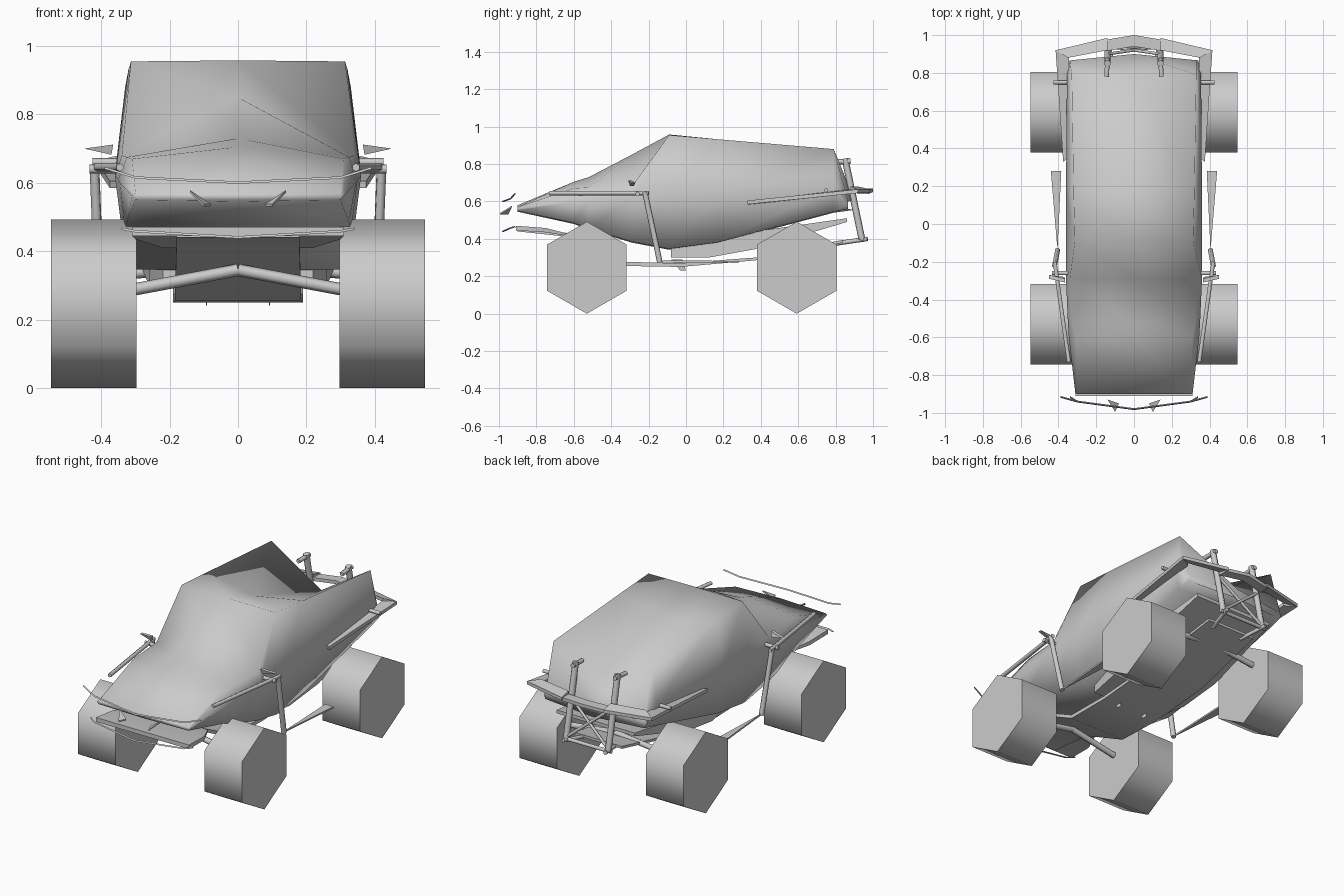
import bpy, bmesh, math
from mathutils import Vector

cube = bpy.data.objects.get("Cube")
if cube:
    bpy.data.objects.remove(cube, do_unlink=True)

grey = bpy.data.materials.new("plain_grey")
grey.use_nodes = True
grey.diffuse_color = (0.6, 0.6, 0.6, 1)
grey.node_tree.nodes["Principled BSDF"].inputs["Base Color"].default_value = (0.6, 0.6, 0.6, 1)


def finish(name, bm, angle=30):
    bmesh.ops.recalc_face_normals(bm, faces=bm.faces)
    mesh = bpy.data.meshes.new(name)
    bm.to_mesh(mesh)
    bm.free()
    mesh.materials.append(grey)
    ob = bpy.data.objects.new(name, mesh)
    bpy.context.collection.objects.link(ob)
    bpy.ops.object.select_all(action="DESELECT")
    ob.select_set(True)
    bpy.context.view_layer.objects.active = ob
    bpy.ops.object.shade_smooth_by_angle(angle=math.radians(angle))


def loft(name, rings, angle=30):
    """Skin closed rings of equal length and cap both ends."""
    bm = bmesh.new()
    loops = [[bm.verts.new(p) for p in ring] for ring in rings]
    n = len(loops[0])
    for a, b in zip(loops, loops[1:]):
        for i in range(n):
            j = (i + 1) % n
            bm.faces.new((a[i], a[j], b[j], b[i]))
    bm.faces.new(loops[0])
    bm.faces.new(loops[-1])
    finish(name, bm, angle)


def slab(name, stations):
    """Symmetric ribbon along y from (y, bottom z, top z, half width)."""
    loft(name, [[(-w, y, lo), (w, y, lo), (w, y, hi), (-w, y, hi)]
                for y, lo, hi, w in stations])


def tube(name, points, radius, sides=6):
    """Straight rods joined along a path."""
    bm = bmesh.new()
    for p, q in zip(points, points[1:]):
        p, q = Vector(p), Vector(q)
        mat = (q - p).to_track_quat("Z", "Y").to_matrix().to_4x4()
        mat.translation = (p + q) / 2
        bmesh.ops.create_cone(bm, cap_ends=True, segments=sides, radius1=radius,
                              radius2=radius, depth=(q - p).length, matrix=mat)
    finish(name, bm, 65)


def plate(name, outline, offset):
    """Thin flat piece: an outline and its shifted copy."""
    off = Vector(offset)
    loft(name, [outline, [Vector(p) + off for p in outline]])


def both(s, points):
    return [(s * x, y, z) for x, y, z in points]


# Body shell with a roof that dips to the rear centre:
# y, sweep back to the sides, floor (half width, z), belt, top edge, centre z
body = [
    (-.90, 0, (.30, .55), (.31, .562), (.30, .57), .58),
    (-.60, 0, (.325, .485), (.345, .60), (.31, .67), .705),
    (-.52, 0, (.33, .455), (.35, .61), (.325, .675), .73),
    (-.29, 0, (.33, .385), (.36, .62), (.34, .68), .85),
    (-.09, 0, (.325, .347), (.36, .62), (.313, .955), .958),
    (.165, 0, (.325, .38), (.36, .63), (.32, .933), .875),
    (.79, 0, (.335, .545), (.355, .67), (.33, .88), .67),
    (.90, .1, (.33, .56), (.34, .58), (.33, .60), .61),
]
rings = []
for y, sweep, floor, belt, top, mid in body:
    half = [floor, belt, top]
    ring = [(0, y, floor[1] - .005)]
    ring += [(w, y - sweep * w, z) for w, z in half]
    ring += [(0, y, mid)]
    ring += [(-w, y - sweep * w, z) for w, z in reversed(half)]
    rings.append(ring)
loft("body_shell", rings, 150)

# Undertray, belly and nose plate
slab("undertray", [(-.90, .44, .46, .18), (-.62, .41, .43, .18), (-.32, .255, .277, .185),
                   (-.03, .25, .27, .19), (.37, .285, .30, .19), (.84, .38, .395, .16)])
slab("belly", [(-.08, .30, .36, .22), (.12, .30, .39, .26), (.37, .345, .44, .28),
               (.86, .49, .51, .26)])
slab("nose_plate", [(-.91, .445, .47, .31), (-.75, .435, .458, .30), (-.60, .41, .42, .22)])

# Front bumper strips
for name, z_tip, z_side, z_mid, w in (("upper", .64, .612, .597, .39),
                                      ("lower", .462, .455, .437, .34)):
    path = [(-w, -.92, z_tip), (-.3, -.945, z_side), (0, -.985, z_mid),
            (.3, -.945, z_side), (w, -.92, z_tip)]
    loft(name + "_bumper_strip",
         [[p, (p[0], p[1] + .01, p[2]), (p[0], p[1] + .005, p[2] + .007)] for p in path])

# Front and rear suspension beams
for name, y, z, rise in (("front", -.53, .285, .06), ("rear", .67, .335, .035)):
    tube(name + "_beam", [(x * .32, y, z + rise * (1 - abs(x)))
                          for x in (-1, -.6, 0, .6, 1)], .018)

# Rear cross bumper and low bar
loft("rear_bumper", [[(x, y, z), (x, y - .06, z), (x, y - .06, z + .02), (x, y, z + .02)]
                     for x, y, z in ((-.15, .975, .64), (0, 1.0, .65), (.15, .975, .64))])
tube("rear_low_bar", [(-.16, .94, .40), (.16, .94, .40)], .012)

for s, side in ((-1, "right"), (1, "left")):
    # Six-sided wheels
    for y, end in ((-.53, "front"), (.592, "rear")):
        loft(f"{end}_{side}_wheel",
             [[(s * x, y + .246 * math.sin(a * math.pi / 3),
                .246 + .246 * math.cos(a * math.pi / 3)) for a in range(6)]
              for x in (.297, .547)], 65)

    # Front side guard: rail, post and cross piece
    tube(side + "_guard_rail", both(s, [(.345, -.73, .645), (.42, -.2, .645)]), .012)
    tube(side + "_guard_post", both(s, [(.42, -.22, .65), (.405, -.14, .275)]), .015)
    tube(side + "_guard_cross", both(s, [(.34, -.26, .64), (.435, -.26, .64)]), .013)

    # Mirror fin and side step
    plate(side + "_mirror_fin",
          both(s, [(.365, -.31, .712), (.45, -.29, .70), (.37, -.30, .682)]), (0, .02, 0))
    plate(side + "_side_step",
          both(s, [(.405, -.14, .275), (.385, .28, .272), (.44, .28, .272)]), (0, 0, .01))

    # Rear side rail with its mount and wrap-around corner
    plate(side + "_rear_rail",
          both(s, [(.345, .35, .585), (.375, .33, .585), (.415, .92, .645), (.345, .88, .645)]),
          (0, 0, .02))
    tube(side + "_rear_mount", both(s, [(.33, .75, .66), (.425, .75, .66)]), .012)
    plate(side + "_rear_corner",
          both(s, [(.415, .92, .645), (.14, .985, .645), (.14, .92, .66), (.35, .88, .66)]),
          (0, 0, .02))

    # Rear cage strut, top hook and brace
    tube(side + "_cage_strut", both(s, [(.14, .85, .83), (.14, .94, .40)]), .018)
    tube(side + "_cage_hook", both(s, [(.145, .78, .81), (.14, .88, .815)]), .014)
    tube(side + "_cage_brace", both(s, [(.14, .94, .41), (-.14, .90, .64)]), .009)
    tube(side + "_rear_link", both(s, [(.14, .97, .40), (.10, .80, .375)]), .012)

    # Lamp shard and skid spike
    plate(side + "_lamp_shard",
          both(s, [(.14, -.93, .57), (.08, -.95, .53), (.10, -.995, .53)]), (0, 0, .008))
    plate(side + "_skid_spike",
          both(s, [(.088, -.08, .29), (.096, -.05, .29), (.092, -.03, .23)]), (0, .03, 0))
